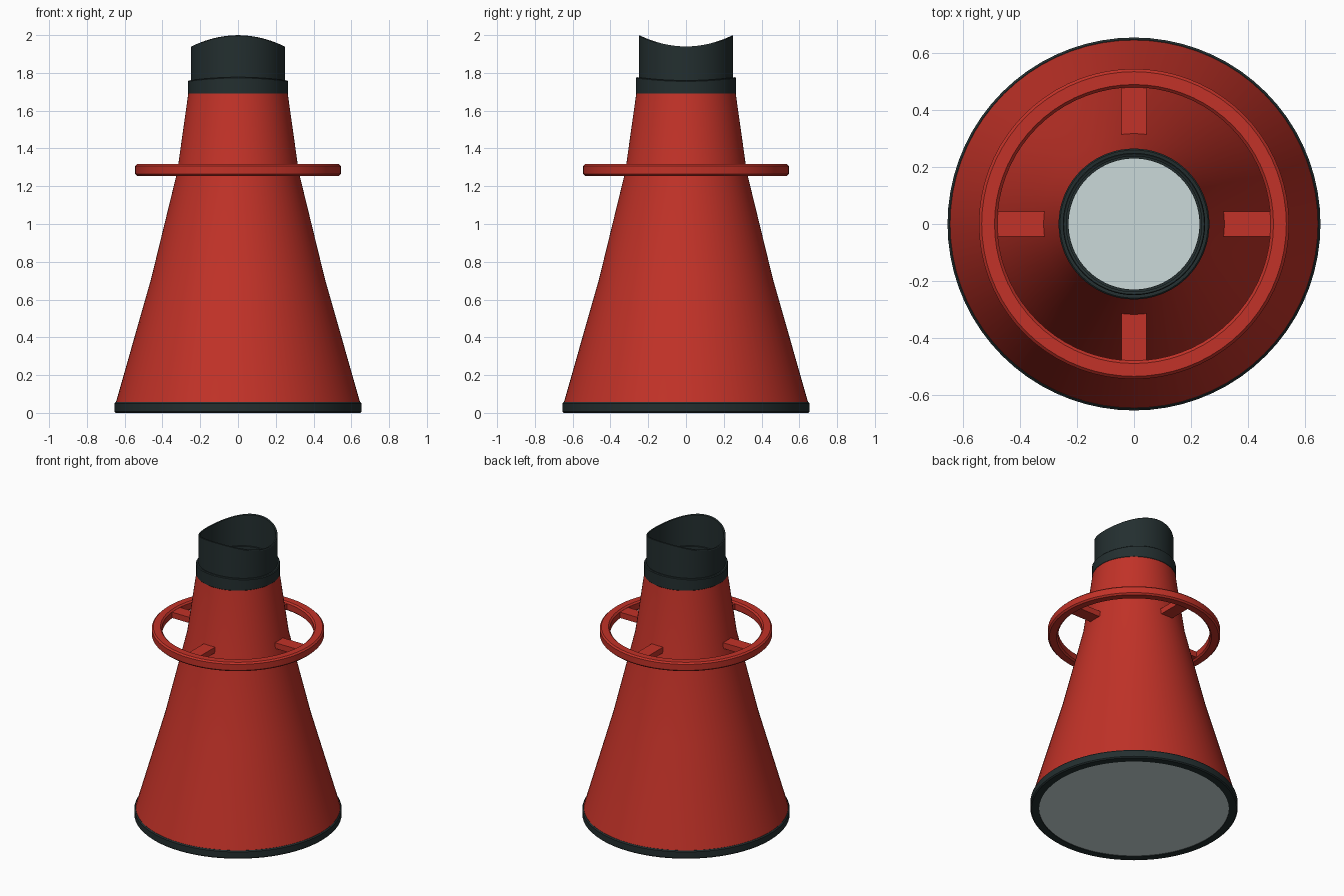
import bpy, bmesh, math
from mathutils import Matrix

cube = bpy.data.objects.get("Cube")
if cube:
    bpy.data.objects.remove(cube, do_unlink=True)

SEGMENTS = 72


def material(name, rgb):
    mat = bpy.data.materials.new(name)
    mat.use_nodes = True
    mat.diffuse_color = (*rgb, 1)
    mat.node_tree.nodes["Principled BSDF"].inputs["Base Color"].default_value = (*rgb, 1)
    return mat


RED = material("red_paint", (0.54, 0.032, 0.021))
DARK = material("dark_rubber", (0.017, 0.028, 0.029))
GLASS = material("pale_glass", (0.60, 0.70, 0.70))


def finish(name, bm, mat):
    bmesh.ops.recalc_face_normals(bm, faces=bm.faces)
    mesh = bpy.data.meshes.new(name)
    bm.to_mesh(mesh)
    bm.free()
    obj = bpy.data.objects.new(name, mesh)
    bpy.context.collection.objects.link(obj)
    mesh.materials.append(mat)
    bpy.ops.object.select_all(action="DESELECT")
    obj.select_set(True)
    bpy.context.view_layer.objects.active = obj
    bpy.ops.object.shade_smooth_by_angle(angle=math.radians(30))
    return obj


def lathe(name, profile, mat, closed=True, saddle=None):
    """Turn an (r, z) profile; saddle = (height, rise, radius) bends the top rim."""
    bm = bmesh.new()
    rings = []
    for r, z in profile:
        ring = []
        for i in range(SEGMENTS):
            a = math.tau * i / SEGMENTS
            x, y = r * math.cos(a), r * math.sin(a)
            lift = saddle[1] * (y / saddle[2]) ** 2 if saddle and z > saddle[0] else 0
            ring.append(bm.verts.new((x, y, z + lift)))
        rings.append(ring)
    pairs = list(zip(rings, rings[1:]))
    if closed:
        pairs.append((rings[-1], rings[0]))
    for low, high in pairs:
        for i in range(SEGMENTS):
            j = (i + 1) % SEGMENTS
            bm.faces.new((low[i], low[j], high[j], high[i]))
    return finish(name, bm, mat)


def disc(name, radius, z, depth, mat):
    bm = bmesh.new()
    bmesh.ops.create_cone(bm, cap_ends=True, segments=SEGMENTS, radius1=radius,
                          radius2=radius, depth=depth,
                          matrix=Matrix.Translation((0, 0, z)))
    return finish(name, bm, mat)


# Tapered red housing
lathe("housing", [(0.648, 0.05), (0.46, 0.71), (0.322, 1.275), (0.262, 1.70)],
      RED, closed=False)

# Rubber rim and large glass at the base
lathe("base_rim", [(0.60, 0), (0.648, 0), (0.655, 0.007), (0.655, 0.05),
                   (0.648, 0.057), (0.60, 0.057)], DARK)
disc("base_glass", 0.605, 0.01, 0.012, GLASS)

# Eyepiece: collar, scooped cup and small glass
lathe("eyepiece_collar", [(0.23, 1.685), (0.26, 1.685), (0.265, 1.692),
                          (0.265, 1.755), (0.26, 1.76), (0.23, 1.76)],
      DARK, saddle=(1.74, 0.018, 0.265))
lathe("eyepiece_cup", [(0.238, 1.70), (0.25, 1.70), (0.25, 1.935),
                       (0.247, 1.94), (0.238, 1.94)],
      DARK, saddle=(1.9, 0.061, 0.25))
disc("eyepiece_glass", 0.235, 1.72, 0.012, GLASS)

# Carrying ring with bevelled edges
lathe("handle_ring", [(0.49, 1.255), (0.535, 1.255), (0.545, 1.265), (0.545, 1.307),
                      (0.535, 1.317), (0.49, 1.317), (0.48, 1.307), (0.48, 1.265)], RED)

# Four spokes joining the ring to the housing
for i, side in enumerate(("left", "back", "right", "front")):
    bm = bmesh.new()
    bmesh.ops.create_cube(bm, size=1)
    bmesh.ops.scale(bm, verts=bm.verts, vec=(0.21, 0.088, 0.04))
    bmesh.ops.translate(bm, verts=bm.verts, vec=(0.39, 0, 1.286))
    bmesh.ops.rotate(bm, verts=bm.verts, matrix=Matrix.Rotation(i * math.pi / 2, 3, "Z"))
    finish("spoke_" + side, bm, RED)
